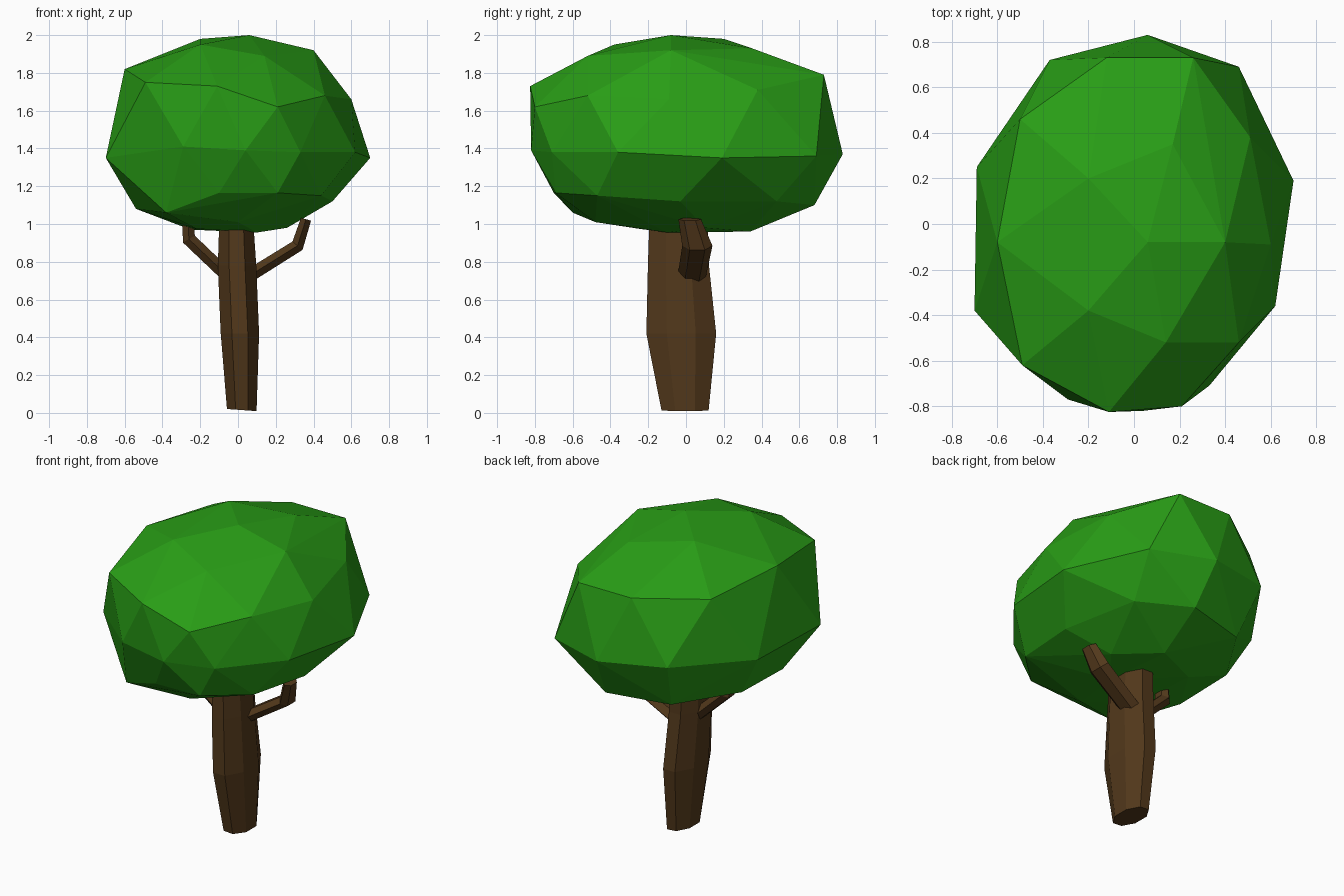
import bpy, bmesh
from math import sin, cos, tau, radians
from mathutils import Vector, Matrix

if "Cube" in bpy.data.objects:
    bpy.data.objects.remove(bpy.data.objects["Cube"])


def material(name, color):
    m = bpy.data.materials.new(name)
    m.diffuse_color = (*color, 1)
    m.use_nodes = True
    m.node_tree.nodes["Principled BSDF"].inputs["Base Color"].default_value = m.diffuse_color
    return m


def finish(bm, name, mat):
    bmesh.ops.recalc_face_normals(bm, faces=bm.faces)
    me = bpy.data.meshes.new(name)
    bm.to_mesh(me)
    bm.free()
    me.materials.append(mat)
    ob = bpy.data.objects.new(name, me)
    bpy.context.collection.objects.link(ob)
    return ob


def limb(name, rings, sides, mat):
    """Loft through elliptical rings: centre, x radius, y radius, tilt about y."""
    bm = bmesh.new()
    loops = []
    for centre, rx, ry, tilt in rings:
        rot = Matrix.Rotation(radians(tilt), 3, 'Y')
        loops.append([bm.verts.new(Vector(centre) + rot @ Vector(
            (rx * cos(tau * (i + .5) / sides), ry * sin(tau * (i + .5) / sides), 0)))
            for i in range(sides)])
    for a, b in zip(loops, loops[1:]):
        for i in range(sides):
            j = (i + 1) % sides
            bm.faces.new((a[i], a[j], b[j], b[i]))
    bm.faces.new(loops[0][::-1])
    bm.faces.new(loops[-1])
    return finish(bm, name, mat)


leaf = material("leaf_green", (0.022, 0.34, 0.008))
bark = material("bark_brown", (0.085, 0.04, 0.011))

# Leafy crown: faceted hull over irregular rings from top to bottom
crown = [
    # top
    (.06, -.08, 2.0), (-.2, .2, 1.98), (.4, -.08, 1.92), (-.2, -.38, 1.95),
    (.14, -.52, 1.89), (.17, .35, 1.93),
    # shoulder
    (-.6, -.08, 1.82), (-.49, -.62, 1.75), (-.11, -.825, 1.73), (.21, -.8, 1.62),
    (.46, -.52, 1.68), (.6, -.09, 1.66), (.51, .38, 1.71), (.26, .73, 1.79),
    (-.12, .73, 1.79), (-.5, .46, 1.78),
    # widest
    (-.7, -.38, 1.35), (-.69, .25, 1.36), (-.37, .72, 1.4), (.06, .83, 1.37),
    (.46, .69, 1.36), (.7, .19, 1.35), (.62, -.36, 1.38), (.33, -.71, 1.38),
    (.04, -.82, 1.39), (-.29, -.77, 1.41),
    # underside
    (-.38, -.6, 1.06), (-.1, -.7, 1.165), (.21, -.69, 1.165), (.44, -.47, 1.15),
    (.5, -.03, 1.12), (.4, .48, 1.12), (.1, .68, 1.1), (-.3, .58, 1.09),
    (-.54, .2, 1.09), (-.54, -.22, 1.08),
    # bottom
    (-.22, -.25, .975), (0, -.48, 1.01), (.1, -.1, .955), (.26, .1, .98),
    (.05, .34, .96), (-.25, .2, .97)]
bm = bmesh.new()
for p in crown:
    bm.verts.new(p)
res = bmesh.ops.convex_hull(bm, input=bm.verts)
loose = [v for v in bm.verts if not v.link_faces]
bmesh.ops.delete(bm, geom=loose, context='VERTS')
finish(bm, "leafy_crown", leaf)

# Trunk, bulging slightly in the middle
limb("trunk", [((.02, -.005, .015), .085, .135, 4),
               ((.01, -.025, .42), .11, .2, 0),
               ((-.005, -.04, .78), .11, .175, 0),
               ((-.01, -.04, 1.06), .095, .165, 0)], 8, bark)

# Two bent branches
limb("right_branch", [((.05, .03, .72), .04, .075, 60),
                      ((.315, .06, .885), .04, .08, 40),
                      ((.36, .02, 1.025), .032, .06, 15)], 6, bark)
limb("left_branch", [((-.05, -.02, .72), .04, .06, -45),
                     ((-.26, -.05, .92), .042, .06, -30),
                     ((-.265, -.06, 1.03), .035, .05, 0)], 6, bark)
